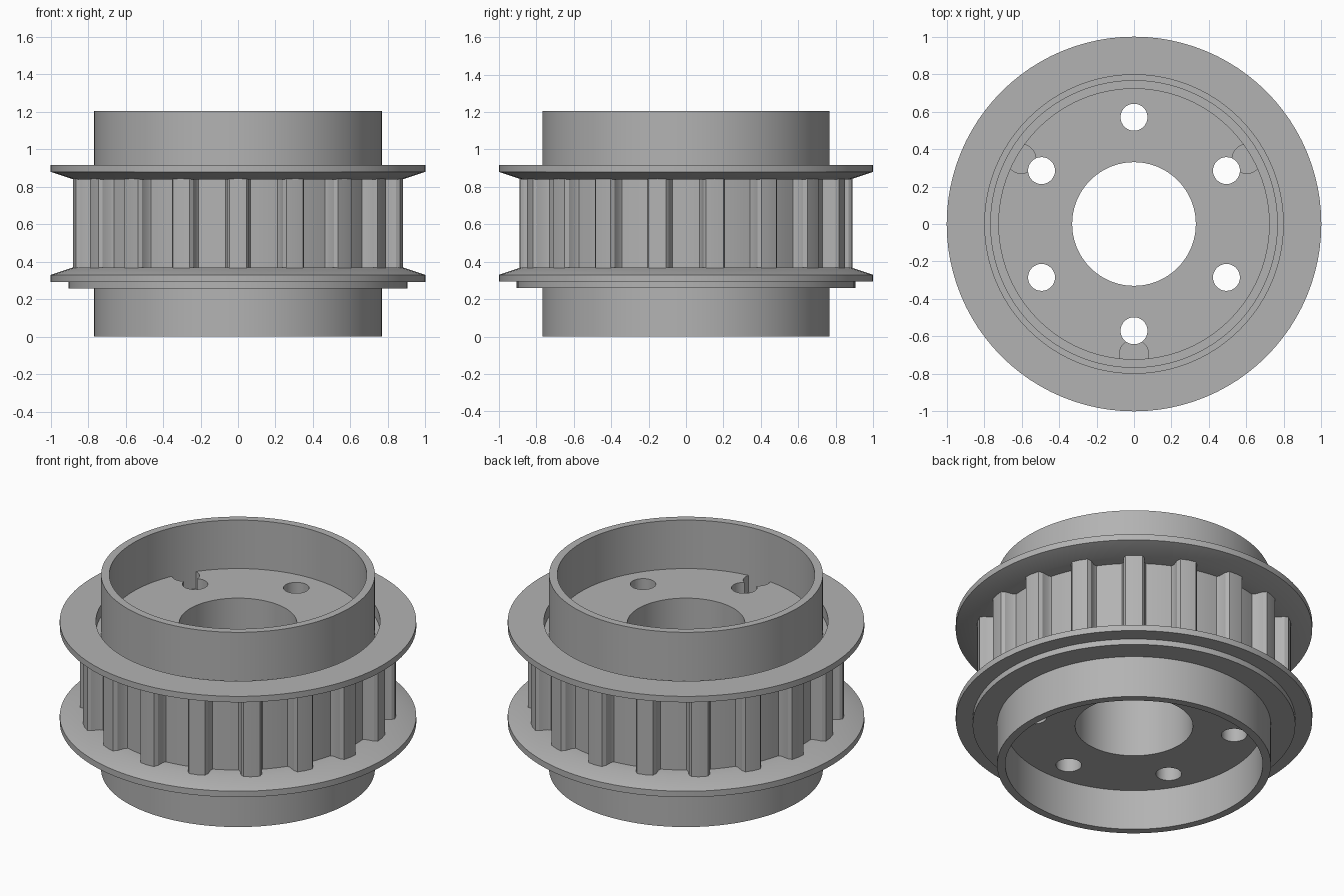
import bpy, bmesh, math
from mathutils import Matrix

if "Cube" in bpy.data.objects:
    bpy.data.objects.remove(bpy.data.objects["Cube"], do_unlink=True)

SEGMENTS = 96
TEETH = 18

grey = bpy.data.materials.new("machined_grey")
grey.use_nodes = True
grey.diffuse_color = (0.45, 0.45, 0.45, 1)
grey.node_tree.nodes["Principled BSDF"].inputs["Base Color"].default_value = grey.diffuse_color


def finish(name, bm, material=grey):
    bmesh.ops.recalc_face_normals(bm, faces=bm.faces)
    mesh = bpy.data.meshes.new(name)
    bm.to_mesh(mesh)
    bm.free()
    mesh.materials.append(material)
    obj = bpy.data.objects.new(name, mesh)
    bpy.context.collection.objects.link(obj)
    return obj


def smooth(obj):
    bpy.ops.object.select_all(action='DESELECT')
    obj.select_set(True)
    bpy.context.view_layer.objects.active = obj
    bpy.ops.object.shade_smooth_by_angle(angle=math.radians(25))


def lathe(name, profile):
    """Turn a closed (radius, z) profile about the vertical axis."""
    bm = bmesh.new()
    rings = []
    for i in range(SEGMENTS):
        a = math.tau * i / SEGMENTS
        rings.append([bm.verts.new((r * math.cos(a), r * math.sin(a), z)) for r, z in profile])
    n = len(profile)
    for i in range(SEGMENTS):
        a, b = rings[i], rings[(i + 1) % SEGMENTS]
        for j in range(n):
            k = (j + 1) % n
            bm.faces.new((a[j], b[j], b[k], a[k]))
    return finish(name, bm)


def tube(name, inner, outer, bottom, top):
    return lathe(name, [(inner, bottom), (outer, bottom), (outer, top), (inner, top)])


def cut_cylinder(target, radius, distance, angle, bottom, top):
    """Drill a vertical hole at a polar position."""
    bm = bmesh.new()
    place = Matrix.Translation((distance * math.cos(angle), distance * math.sin(angle), (bottom + top) / 2))
    bmesh.ops.create_cone(bm, cap_ends=True, segments=32, radius1=radius, radius2=radius,
                          depth=top - bottom, matrix=place)
    cutter = finish("hole_cutter", bm)
    cutter.hide_render = True
    bpy.context.view_layer.objects.active = target
    mod = target.modifiers.new("hole", 'BOOLEAN')
    mod.operation = 'DIFFERENCE'
    mod.solver = 'EXACT'
    mod.object = cutter
    bpy.ops.object.modifier_apply(modifier=mod.name)
    bpy.data.objects.remove(cutter, do_unlink=True)


# Hub sleeve running the full height
smooth(tube("hub_sleeve", 0.722, 0.768, 0, 1.205))

# Thick web with bore, bolt holes and three edge pockets
web = tube("web", 0.33, 0.724, 0.25, 0.905)
for i in range(6):
    cut_cylinder(web, 0.072, 0.57, math.radians(30 + 60 * i), 0.1, 1.1)
for i in range(3):
    cut_cylinder(web, 0.078, 0.695, math.radians(30 + 120 * i), 0.80, 1.1)
smooth(web)

# Flanges with bevelled inner faces, and the seat below
smooth(lathe("upper_flange", [(0.797, 0.84), (0.88, 0.84), (1, 0.88), (1, 0.917), (0.797, 0.917)]))
smooth(lathe("lower_flange", [(0.76, 0.293), (1, 0.293), (1, 0.33), (0.88, 0.37), (0.76, 0.37)]))
smooth(tube("flange_seat", 0.76, 0.905, 0.258, 0.295))

# Toothed belt ring: polar outline per tooth as (angle in degrees, radius)
tooth = [(-4.8, 0.805), (-4.2, 0.82), (-3.9, 0.87), (-3, 0.888), (0, 0.89),
         (3, 0.888), (3.9, 0.87), (4.2, 0.82), (4.8, 0.805), (8, 0.805), (12, 0.805)]
bm = bmesh.new()
columns = []
for t in range(TEETH):
    for degrees, radius in tooth:
        a = math.radians(10 + 360 / TEETH * t + degrees)
        c, s = math.cos(a), math.sin(a)
        columns.append([bm.verts.new((r * c, r * s, z))
                        for r, z in ((0.76, 0.36), (radius, 0.36), (radius, 0.845), (0.76, 0.845))])
for a, b in zip(columns, columns[1:] + columns[:1]):
    for j in range(4):
        k = (j + 1) % 4
        bm.faces.new((a[j], b[j], b[k], a[k]))
smooth(finish("toothed_ring", bm))
